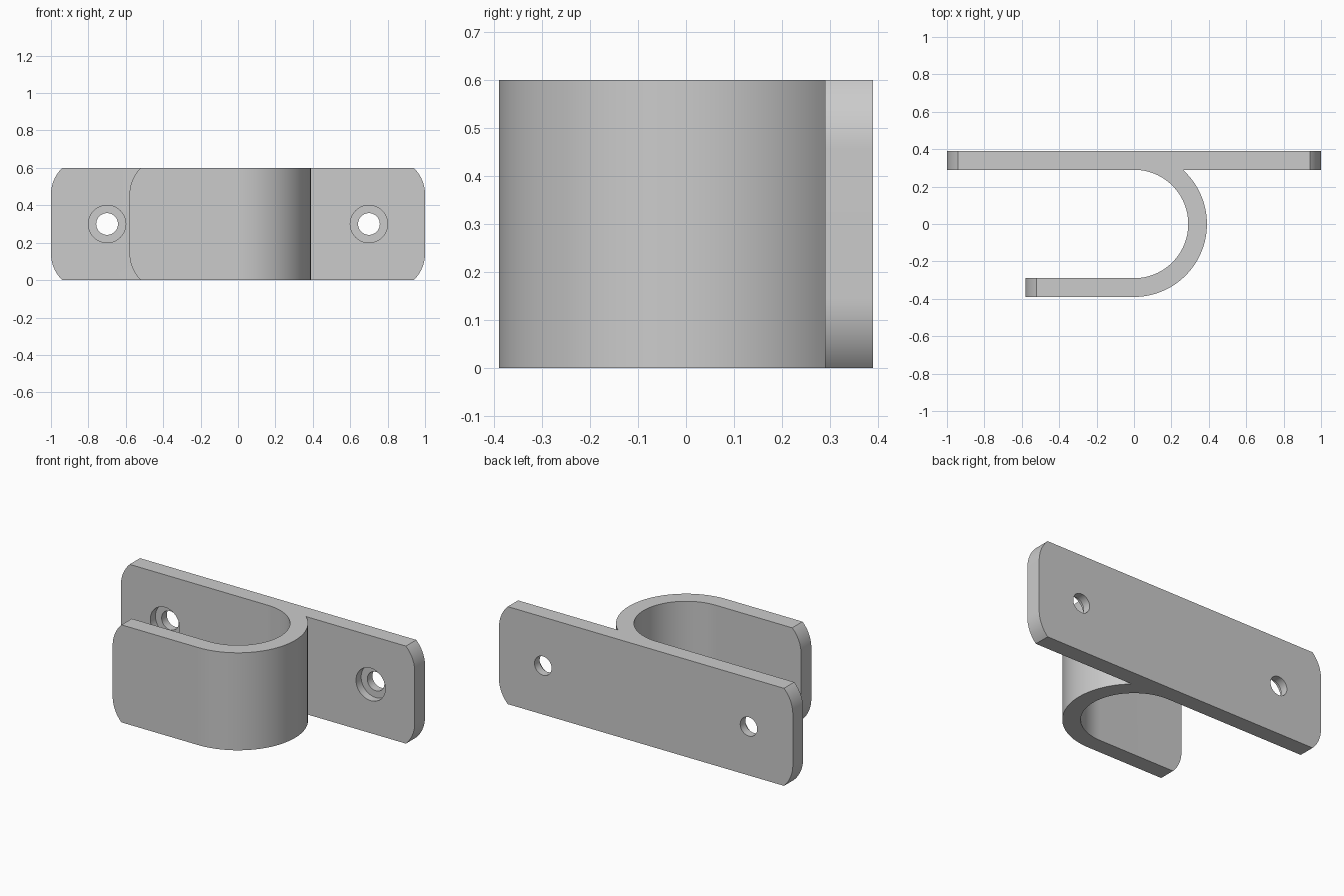
import bpy, bmesh, math
from mathutils import Matrix

HEIGHT = 0.6
R_OUT, R_IN = 0.39, 0.29      # hook radii, also the plate's back and front
PLATE_END, ARM_END = 1.0, 0.58
CORNER = 0.2                  # radius of the end corners
SPARE = 0.05                  # extra length trimmed off by the end cutters

cube = bpy.data.objects.get("Cube")
if cube:
    bpy.data.objects.remove(cube, do_unlink=True)


def arc(radius, start, end, steps, cx=0.0, cy=0.0):
    angles = [start + (end - start) * i / steps for i in range(steps + 1)]
    return [(cx + radius * math.cos(a), cy + radius * math.sin(a)) for a in angles]


def add_object(name, bm):
    bmesh.ops.recalc_face_normals(bm, faces=bm.faces)
    mesh = bpy.data.meshes.new(name)
    bm.to_mesh(mesh)
    bm.free()
    obj = bpy.data.objects.new(name, mesh)
    bpy.context.collection.objects.link(obj)
    return obj


def prism(name, points, direction):
    bm = bmesh.new()
    face = bm.faces.new([bm.verts.new(p) for p in points])
    new = bmesh.ops.extrude_face_region(bm, geom=[face])["geom"]
    bmesh.ops.translate(bm, vec=direction,
                        verts=[v for v in new if isinstance(v, bmesh.types.BMVert)])
    return add_object(name, bm)


def end_cutter(name, end, side, y):
    # Everything outside the rounded end of a flat strip
    turn = math.acos(1 - 0.06 / CORNER)
    low = CORNER * math.sin(turn)
    cx = end - CORNER
    edge = [(end - 0.06, -0.1)]
    edge += arc(CORNER, -turn, 0, 16, cx, low)
    edge += arc(CORNER, 0, turn, 16, cx, HEIGHT - low)
    edge += [(end - 0.06, HEIGHT + 0.1), (end + 0.2, HEIGHT + 0.1), (end + 0.2, -0.1)]
    return prism(name, [(side * x, y - 0.1, z) for x, z in edge], (0, 0.2, 0))


def hole_cutter(name, x, radius, y0, y1):
    bm = bmesh.new()
    place = Matrix.Translation((x, (y0 + y1) / 2, HEIGHT / 2)) @ Matrix.Rotation(math.pi / 2, 4, "X")
    bmesh.ops.create_cone(bm, cap_ends=True, segments=48, radius1=radius,
                          radius2=radius, depth=y1 - y0, matrix=place)
    return add_object(name, bm)


# Mounting plate and hook share one outline, seen from above
quarter = math.pi / 2
outline = [(-PLATE_END - SPARE, R_OUT), (-PLATE_END - SPARE, R_IN)]
outline += arc(R_IN, quarter, -quarter, 48)
outline += [(-ARM_END - SPARE, -R_IN), (-ARM_END - SPARE, -R_OUT)]
outline += arc(R_OUT, -quarter, math.asin(R_IN / R_OUT), 40)
outline += [(PLATE_END + SPARE, R_IN), (PLATE_END + SPARE, R_OUT)]
bracket = prism("hook_bracket", [(x, y, 0) for x, y in outline], (0, 0, HEIGHT))

# Rounded ends and counterbored screw holes
middle = (R_IN + R_OUT) / 2
cutters = [end_cutter("arm_end_cutter", ARM_END, -1, -middle)]
for side in (-1, 1):
    cutters.append(end_cutter("plate_end_cutter", PLATE_END, side, middle))
    cutters.append(hole_cutter("counterbore_cutter", side * 0.7, 0.1, R_IN - 0.1, middle))
    cutters.append(hole_cutter("screw_hole_cutter", side * 0.7, 0.058, R_IN - 0.1, R_OUT + 0.1))

bpy.ops.object.select_all(action="DESELECT")
bpy.context.view_layer.objects.active = bracket
bracket.select_set(True)
for cutter in cutters:
    cutter.hide_render = True
    cut = bracket.modifiers.new("cut", "BOOLEAN")
    cut.operation = "DIFFERENCE"
    cut.solver = "EXACT"
    cut.object = cutter
    bpy.ops.object.modifier_apply(modifier=cut.name)
    bpy.data.objects.remove(cutter, do_unlink=True)

# Plain grey finish
grey = bpy.data.materials.new("plain grey")
grey.use_nodes = True
colour = (0.6, 0.6, 0.6, 1)
grey.diffuse_color = colour
grey.node_tree.nodes["Principled BSDF"].inputs["Base Color"].default_value = colour
bracket.data.materials.clear()
bracket.data.materials.append(grey)
bpy.ops.object.shade_smooth_by_angle(angle=math.radians(30))
